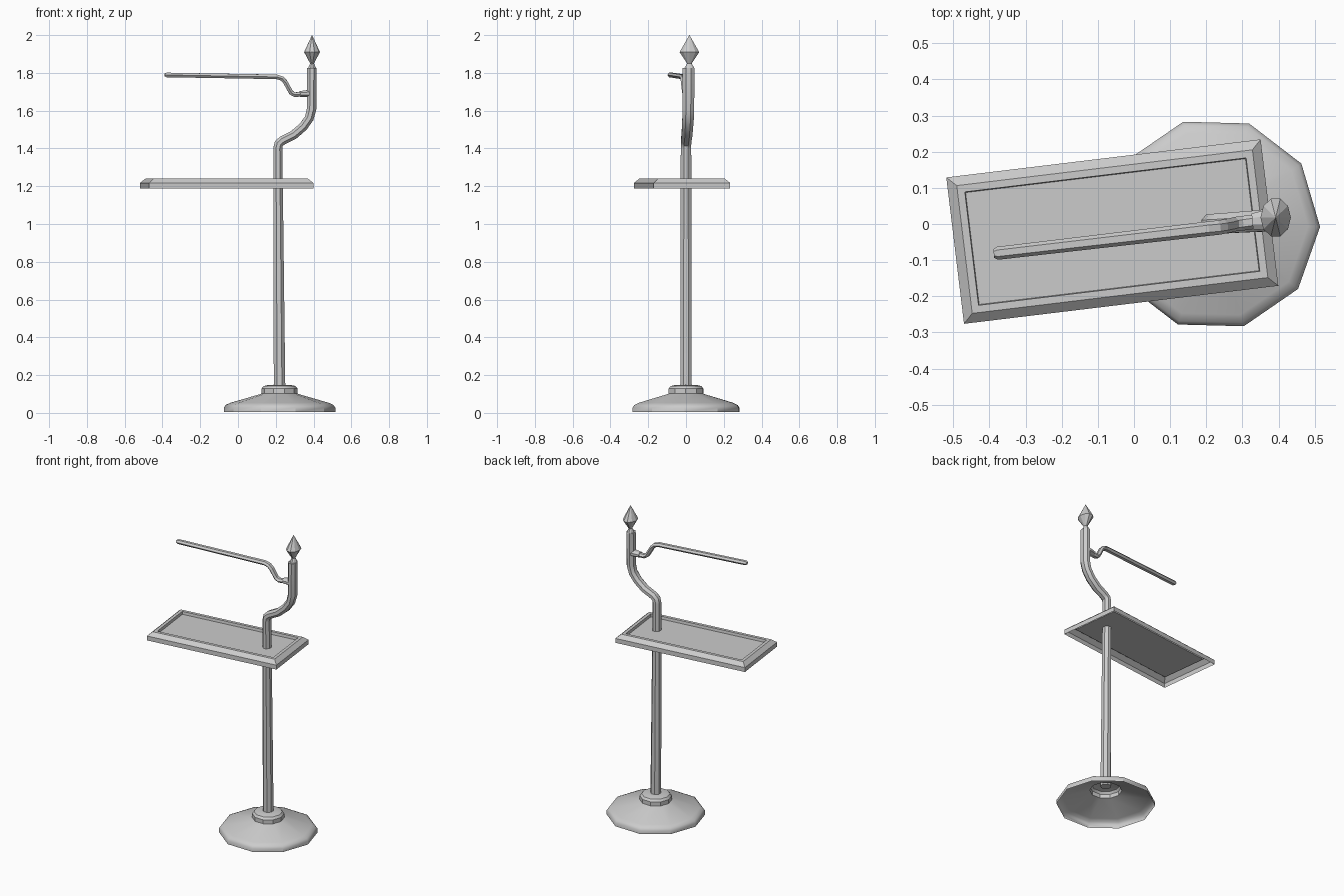
import bpy, math
from mathutils import Vector, Matrix

if "Cube" in bpy.data.objects:
    bpy.data.objects.remove(bpy.data.objects["Cube"])


def make(name, verts, faces, smooth=None):
    me = bpy.data.meshes.new(name)
    me.from_pydata([tuple(v) for v in verts], [], faces)
    ob = bpy.data.objects.new(name, me)
    bpy.context.collection.objects.link(ob)
    if smooth:
        bpy.ops.object.select_all(action='DESELECT')
        ob.select_set(True)
        bpy.context.view_layer.objects.active = ob
        bpy.ops.object.shade_smooth_by_angle(angle=math.radians(smooth))
    return ob


def skin(rings, caps):
    """Join equal-length rings with quads; caps = (start, end)."""
    n = len(rings[0])
    verts = [v for r in rings for v in r]
    faces = [(i * n + j, i * n + (j + 1) % n, (i + 1) * n + (j + 1) % n, (i + 1) * n + j)
             for i in range(len(rings) - 1) for j in range(n)]
    if caps[0]:
        faces.append(tuple(reversed(range(n))))
    if caps[1]:
        faces.append(tuple(range(len(verts) - n, len(verts))))
    return verts, faces


def lathe(name, profile, cx, cy, n, turn=0, sy=1, caps=(False, False), smooth=None):
    rings = [[Vector((cx + r * math.cos(turn + math.tau * j / n),
                      cy + sy * r * math.sin(turn + math.tau * j / n), z)) for j in range(n)]
             for r, z in profile]
    return make(name, *skin(rings, caps), smooth)


def tube(name, path, n, smooth=None):
    """Path points: x, y, z, radius in the bend plane, radius across it."""
    pts = [Vector(p[:3]) for p in path]
    rings = []
    for i, p in enumerate(pts):
        a, b = pts[max(i - 1, 0)], pts[min(i + 1, len(pts) - 1)]
        t = (b - a).normalized()
        if 0 < i < len(pts) - 1:
            t = ((p - a).normalized() + (b - p).normalized()).normalized()
        u = Vector((0, 1, 0)).cross(t).normalized()
        w = t.cross(u)
        ru, rw = path[i][3:]
        rings.append([p + u * ru * math.cos(math.tau * (j + .5) / n)
                      + w * rw * math.sin(math.tau * (j + .5) / n) for j in range(n)])
    return make(name, *skin(rings, (True, True)), smooth)


# Ten-sided domed foot with a raised hub, hollow underneath
lathe("base", [(.295, .005), (.295, .028), (.285, .042), (.262, .053), (.10, .10),
               (.096, .102), (.096, .128), (.085, .142), (.06, .148), (.03, .149)],
      .22, 0, 10, turn=math.radians(-1.5), smooth=35)

# Tapered pole with an S-bend near the top
tube("pole", [(.22, 0, .13, .033, .033), (.211, 0, 1.40, .026, .03),
              (.216, 0, 1.425, .026, .03), (.235, .001, 1.442, .026, .03),
              (.295, .005, 1.472, .026, .031), (.345, .008, 1.515, .026, .032),
              (.377, .011, 1.56, .026, .033), (.39, .012, 1.61, .027, .034),
              (.391, .013, 1.825, .027, .034)], 8, smooth=35)

# Pointed faceted finial
lathe("finial", [(.022, 1.822), (.018, 1.832), (.010, 1.85), (.042, 1.91), (.0005, 2.0)],
      .392, .018, 10, sy=1.3, caps=(True, True))

# Side collar joining arm to pole
tube("arm_collar", [(.385, .012, 1.69, .02, .03), (.365, .011, 1.69, .02, .03),
                    (.328, .007, 1.688, .017, .024)], 8)

# Hanging arm
tube("arm", [(.36, .010, 1.688, .015, .02), (.30, .002, 1.685, .014, .02),
             (.282, 0, 1.695, .014, .02), (.265, -.004, 1.725, .014, .02),
             (.25, -.007, 1.752, .014, .02), (.233, -.010, 1.77, .014, .02),
             (.205, -.013, 1.779, .014, .02), (-.378, -.081, 1.789, .014, .018),
             (-.388, -.082, 1.789, .009, .012)], 6)

# Rectangular tray: bevelled rim around a sunken panel, open underneath
place = Matrix.Translation((-.06, -.021, 0)) @ Matrix.Rotation(math.radians(6.9), 4, 'Z')
hx, hy = .438, .204
rings = [[place @ Vector((sx * (hx - d), sy * (hy - d), z))
          for sx, sy in ((-1, -1), (1, -1), (1, 1), (-1, 1))]
         for d, z in ((0, 1.188), (0, 1.217), (.026, 1.24), (.046, 1.24), (.048, 1.222))]
make("tray", *skin(rings, (False, True)))
